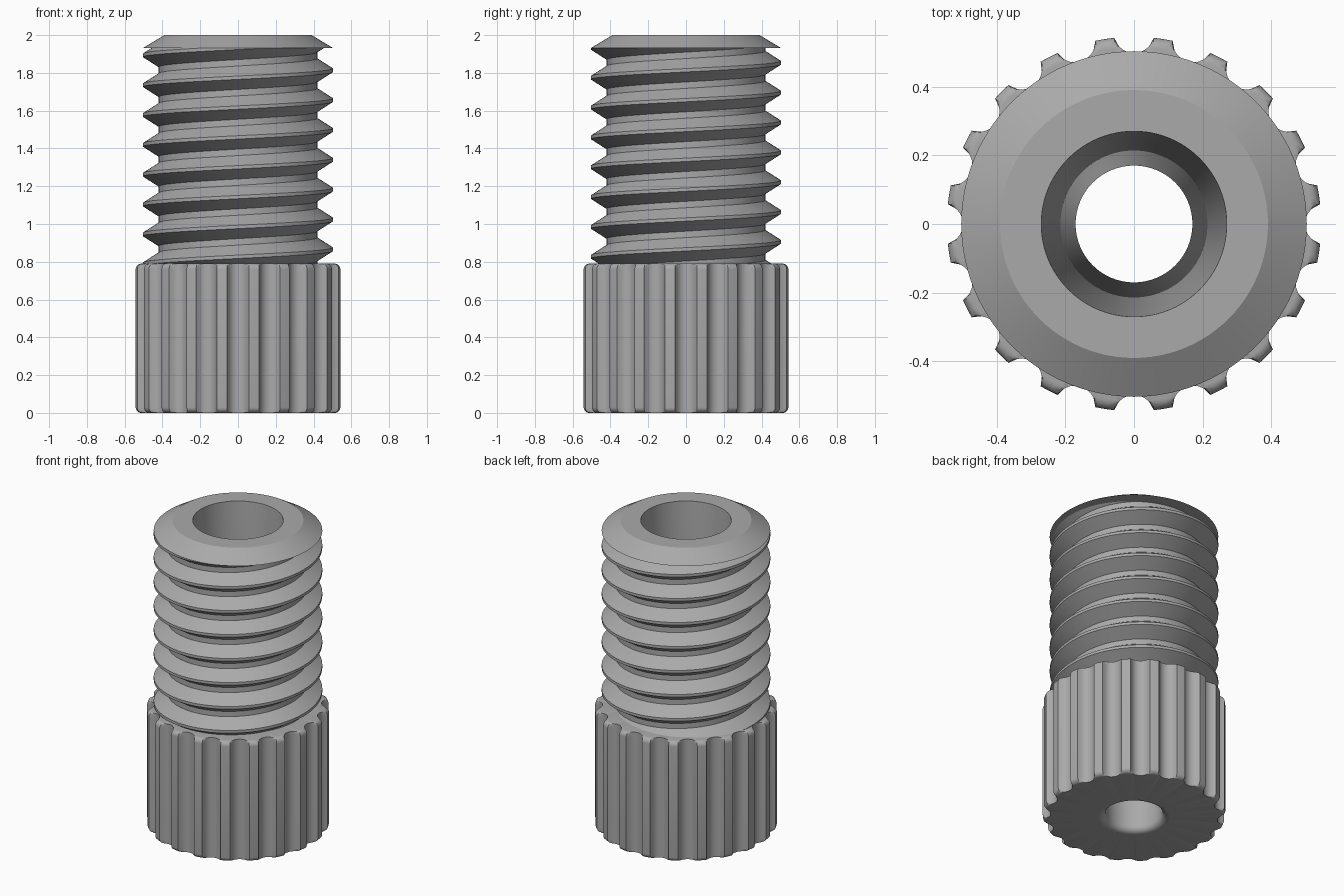
import bpy, bmesh, math
from math import sin, cos, pi, radians

if "Cube" in bpy.data.objects:
    bpy.data.objects.remove(bpy.data.objects["Cube"])

metal = bpy.data.materials.new("grey_metal")
metal.diffuse_color = (0.40, 0.40, 0.40, 1)
metal.use_nodes = True
metal.node_tree.nodes["Principled BSDF"].inputs["Base Color"].default_value = metal.diffuse_color


def finish(bm, name, angle=30):
    bmesh.ops.remove_doubles(bm, verts=bm.verts, dist=1e-5)
    bmesh.ops.recalc_face_normals(bm, faces=bm.faces)
    mesh = bpy.data.meshes.new(name)
    bm.to_mesh(mesh)
    bm.free()
    ob = bpy.data.objects.new(name, mesh)
    bpy.context.collection.objects.link(ob)
    mesh.materials.append(metal)
    bpy.ops.object.select_all(action='DESELECT')
    ob.select_set(True)
    bpy.context.view_layer.objects.active = ob
    bpy.ops.object.shade_smooth_by_angle(angle=radians(angle))
    return ob


def skin(bm, rings, closed=True):
    """Join rows of points with quads."""
    rows = [[bm.verts.new(p) for p in ring] for ring in rings]
    for a, b in zip(rows, rows[1:]):
        n = len(a)
        for i in range(n if closed else n - 1):
            j = (i + 1) % n
            bm.faces.new((a[i], a[j], b[j], b[i]))


def circle(r, z, n):
    return [(r * cos(2 * pi * i / n), r * sin(2 * pi * i / n), z) for i in range(n)]


# Fluted grip: 20 round grooves, rounded top and bottom corners, hollow underside
TEETH, R_OUT, R_GROOVE, C_GROOVE, FILLET, GRIP_H = 20, 0.545, 0.06, 0.558, 0.03, 0.79
PITCH_A = 2 * pi / TEETH
half = math.acos((R_OUT ** 2 + C_GROOVE ** 2 - R_GROOVE ** 2) / (2 * R_OUT * C_GROOVE))
offsets = [half * k / 5 for k in range(-5, 6)] + [half + (PITCH_A - 2 * half) * k / 3 for k in (1, 2)]
angles = [t * PITCH_A + o for t in range(TEETH) for o in offsets]


def flute_radius(a):
    d = (a + PITCH_A / 2) % PITCH_A - PITCH_A / 2
    if abs(d) >= half - 1e-6:
        return R_OUT
    return C_GROOVE * cos(d) - math.sqrt(R_GROOVE ** 2 - (C_GROOVE * sin(d)) ** 2)


def grip_ring(limit, z):
    return [(min(flute_radius(a), limit) * cos(a), min(flute_radius(a), limit) * sin(a), z) for a in angles]


def plain_ring(r, z):
    return [(r * cos(a), r * sin(a), z) for a in angles]


corner = [(R_OUT - FILLET * (1 - sin(t)), FILLET * (1 - cos(t))) for t in [k * pi / 12 for k in range(7)]]
rings = [plain_ring(0.21, 0)]
rings += [grip_ring(r, z) for r, z in corner]
rings += [grip_ring(r, GRIP_H - z) for r, z in reversed(corner)]
rings += [plain_ring(0.40, GRIP_H)]
bm = bmesh.new()
skin(bm, rings)
finish(bm, "fluted_grip")

# Screw thread: trapezoid profile swept along a right-handed helix, trimmed flat at both ends
PITCH, ROOT, CREST, STEPS = 0.158, 0.42, 0.503, 96
CAP_Z, PHASE = 1.932, 1.656 - 7 * 0.158
profile = [(ROOT, -0.079), (ROOT, -0.062), (CREST, -0.009), (CREST, 0.009), (ROOT, 0.062), (ROOT, 0.079)]
bm = bmesh.new()
path = []
for i in range(-2 * STEPS, 10 * STEPS + 1):
    a = 2 * pi * (i % STEPS) / STEPS
    path.append([(r * cos(a), r * sin(a), PHASE + PITCH * i / STEPS + dz) for r, dz in profile])
skin(bm, path, closed=False)
bmesh.ops.remove_doubles(bm, verts=bm.verts, dist=1e-5)
for z, up in ((GRIP_H, -1), (CAP_Z, 1)):
    bmesh.ops.bisect_plane(bm, geom=bm.verts[:] + bm.edges[:] + bm.faces[:],
                           plane_co=(0, 0, z), plane_no=(0, 0, up), clear_outer=True)
finish(bm, "screw_thread")

# Chamfered end cap with the mouth of the bore
bm = bmesh.new()
skin(bm, [circle(r, z, 96) for r, z in
          ((0.40, CAP_Z), (0.503, CAP_Z), (0.39, 2.0), (0.27, 2.0))])
finish(bm, "end_cap", 20)

# Tapered bore, rounded out at the lower mouth
lower = [(0.21 - 0.04 * sin(t), 0.04 * (1 - cos(t))) for t in [k * pi / 12 for k in range(7)]]
bm = bmesh.new()
skin(bm, [circle(r, z, 96) for r, z in [(0.27, 2.0)] + lower[::-1]])
for f in bm.faces:
    f.normal_update()
bore = finish(bm, "tapered_bore")
# make the bore surface face the axis
if bore.data.polygons[0].normal.xy.dot(bore.data.polygons[0].center.xy) > 0:
    bore.data.flip_normals()
